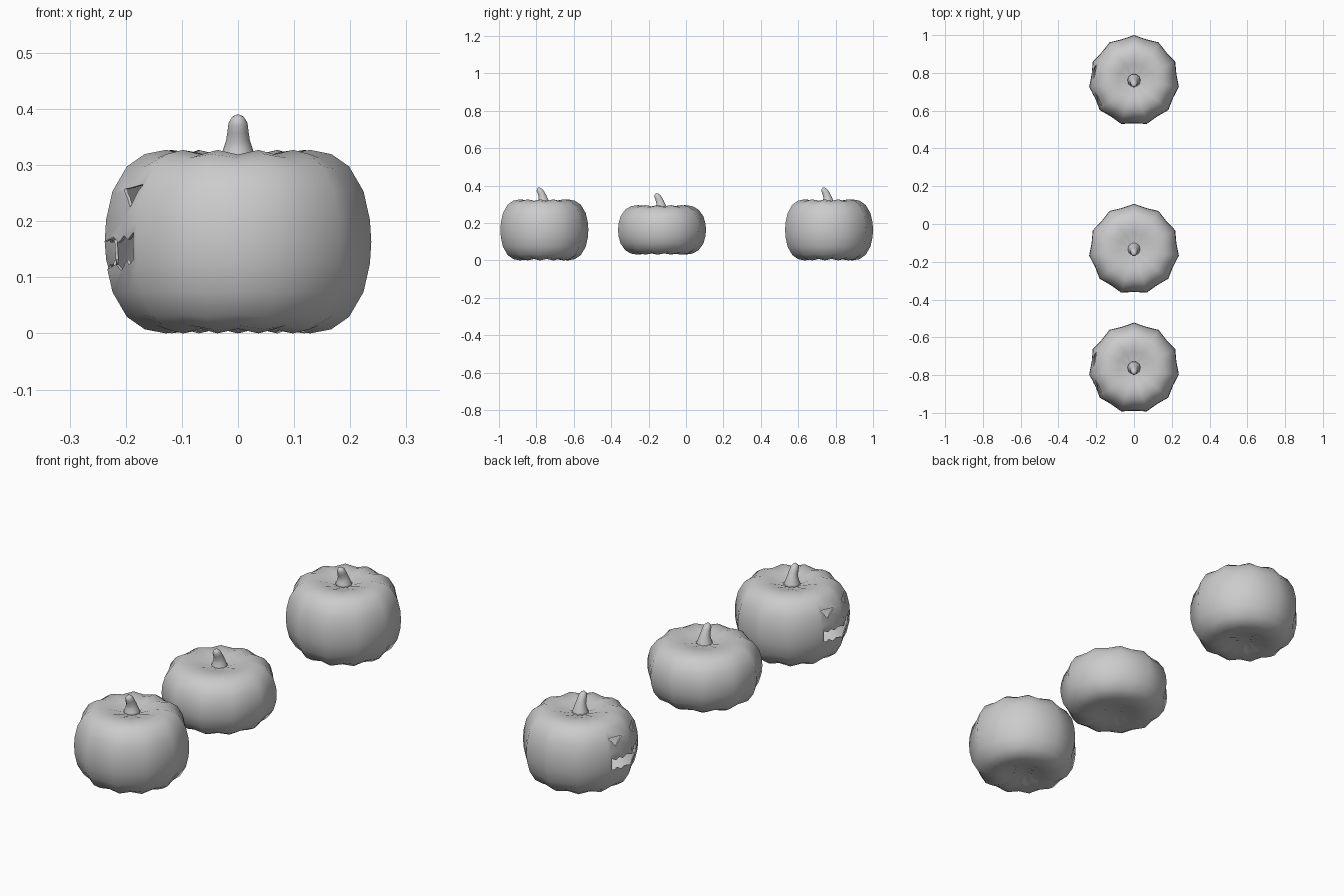
import bpy, bmesh, math
from mathutils import Vector

if "Cube" in bpy.data.objects:
    bpy.data.objects.remove(bpy.data.objects["Cube"])

LOBES = 11
FACE_ANGLE = math.radians(188.2)
# ridge profile (radius, height / half height), bottom to top
HALF = [(0.24, 0.0), (0.2375, 0.24), (0.226, 0.55), (0.200, 0.82),
        (0.168, 0.955), (0.130, 1.0), (0.090, 0.965), (0.045, 0.88)]
PROFILE = [(r, -h) for r, h in HALF[:0:-1]] + HALF


def finish(name, bm, loc):
    bmesh.ops.recalc_face_normals(bm, faces=bm.faces)
    me = bpy.data.meshes.new(name)
    bm.to_mesh(me)
    bm.free()
    ob = bpy.data.objects.new(name, me)
    ob.location = loc
    bpy.context.collection.objects.link(ob)
    return ob


def select(ob):
    bpy.ops.object.select_all(action='DESELECT')
    ob.select_set(True)
    bpy.context.view_layer.objects.active = ob


def skin(bm, rings, bottom, top):
    """Join rings of points into a closed surface with pole points."""
    vs = [[bm.verts.new(p) for p in ring] for ring in rings]
    n = len(vs[0])
    for a, b in zip(vs, vs[1:]):
        for i in range(n):
            j = (i + 1) % n
            bm.faces.new((a[i], a[j], b[j], b[i]))
    for ring, pole in ((vs[0], bottom), (vs[-1], top)):
        p = bm.verts.new(pole)
        for i in range(n):
            bm.faces.new((ring[i], ring[(i + 1) % n], p))


def body(name, y, half):
    # ribbed shell: ridges on even points, grooves on odd points
    bm = bmesh.new()
    n = LOBES * 2
    rings = []
    for r, h in PROFILE:
        ring = []
        for i in range(n):
            a = math.pi / 2 + i * 2 * math.pi / n
            groove = i % 2
            rr = r * (0.945 if groove else 1)
            hh = h * (1 - 0.05 * abs(h) ** 3 if groove else 1)
            ring.append((rr * math.cos(a), rr * math.sin(a), hh * half))
        rings.append(ring)
    skin(bm, rings, (0, 0, -0.86 * half), (0, 0, 0.86 * half))
    return finish(name, bm, (0, y, 0.1635))


def stem(name, y, rim):
    # short curved stalk: (lean, height over rim, radius)
    path = [(0, -0.026, 0.036), (0, -0.014, 0.032), (-0.001, 0.002, 0.026),
            (-0.006, 0.018, 0.021), (-0.013, 0.035, 0.0185),
            (-0.020, 0.048, 0.017), (-0.025, 0.058, 0.011)]
    bm = bmesh.new()
    rings = [[(r * math.cos(k * math.pi / 5), d + r * math.sin(k * math.pi / 5),
               h + 0.3 * r * math.sin(k * math.pi / 5) * (h > 0.01))
              for k in range(10)] for d, h, r in path]
    skin(bm, rings, (0, 0, -0.026), (0, -0.027, 0.064))
    ob = finish(name, bm, (0, y, rim))
    select(ob)
    bpy.ops.object.shade_smooth()


def cutter(y):
    # eyes and jagged mouth as prisms pointing out of the carved side
    eye = [(0.038, 0.257), (0.11, 0.266), (0.082, 0.225)]
    upper = [(0.03, 0.172), (0.05, 0.162), (0.07, 0.174), (0.09, 0.167), (0.115, 0.181)]
    lower = [(0.113, 0.132), (0.088, 0.122), (0.08, 0.131), (0.05, 0.112), (0.034, 0.123)]
    right = upper + lower
    mouth = [(0, 0.164)] + right + [(0, 0.114)] + [(-t, z) for t, z in reversed(right)]
    out = Vector((math.cos(FACE_ANGLE), math.sin(FACE_ANGLE), 0))
    side = Vector((-out.y, out.x, 0))
    bm = bmesh.new()
    for poly in (eye, [(-t, z) for t, z in eye], mouth):
        f = bm.faces.new([bm.verts.new(side * t + out * 0.1 + Vector((0, 0, z)))
                          for t, z in poly])
        ext = bmesh.ops.extrude_face_region(bm, geom=[f], use_keep_orig=True)
        bmesh.ops.translate(bm, vec=out * 0.25, verts=[
            v for v in ext['geom'] if isinstance(v, bmesh.types.BMVert)])
    ob = finish("carving_cutter", bm, (0, y, 0))
    ob.hide_render = True
    return ob


def pumpkin(label, y, half, carved):
    ob = body(label + "_gourd", y, half)
    if carved:
        # hollow shell, then cut the openings
        cut = cutter(y)
        select(ob)
        m = ob.modifiers.new("shell", 'SOLIDIFY')
        m.thickness, m.offset = 0.005, -1
        b = ob.modifiers.new("carve", 'BOOLEAN')
        b.operation, b.solver, b.object = 'DIFFERENCE', 'EXACT', cut
        bpy.ops.object.modifier_apply(modifier="shell")
        bpy.ops.object.modifier_apply(modifier="carve")
        bpy.data.objects.remove(cut)
    select(ob)
    bpy.ops.object.shade_smooth_by_angle(angle=math.radians(50))
    stem(label + "_stem", y, 0.1635 + half)


pumpkin("front_carved", -0.762, 0.1635, True)
pumpkin("middle_plain", -0.133, 0.1325, False)
pumpkin("back_carved", 0.76, 0.1635, True)
